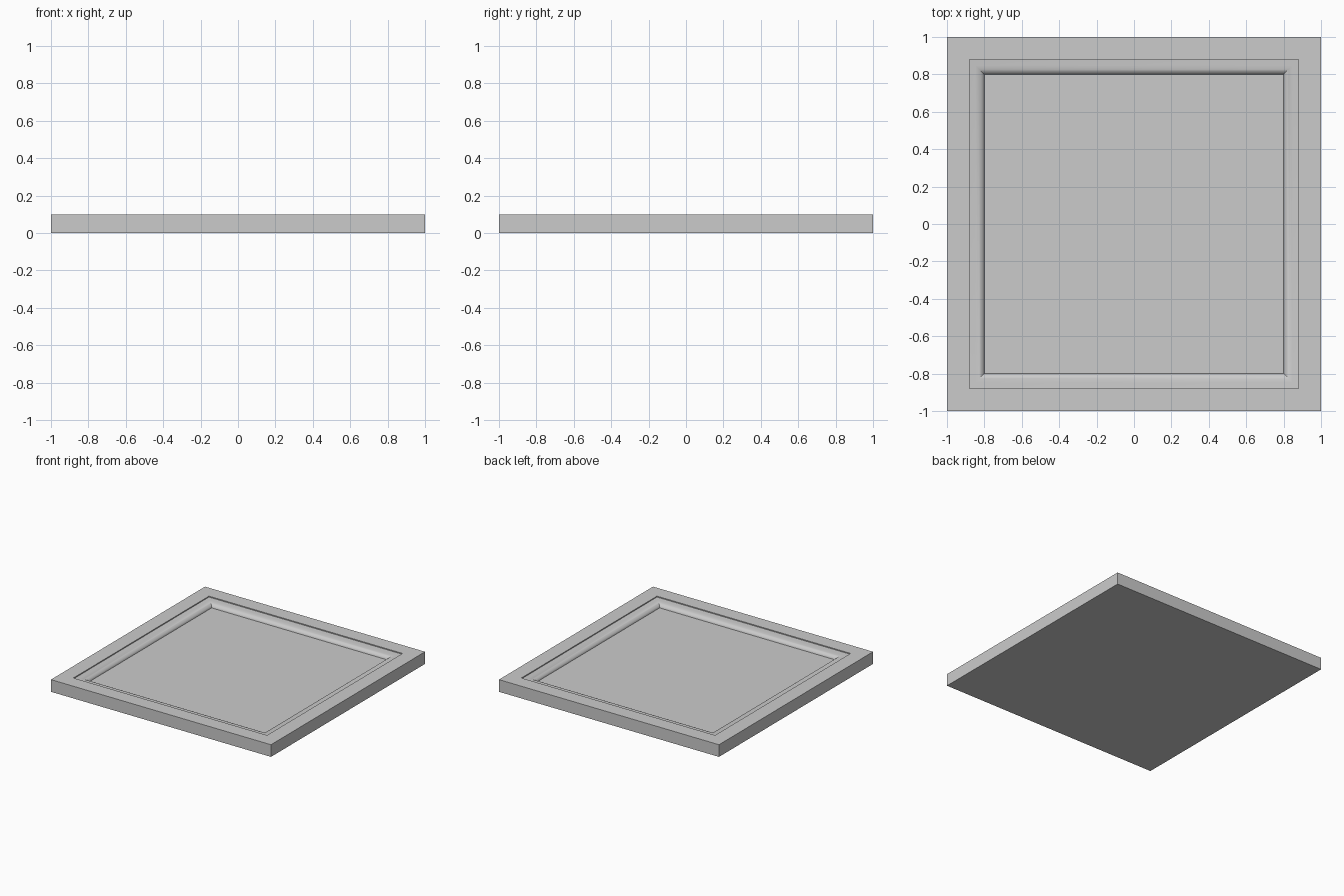
import bpy, bmesh, math

if "Cube" in bpy.data.objects:
    bpy.data.objects.remove(bpy.data.objects["Cube"])

# Cross-section (half-width, height): underside, rim, small step, rounded moulding, floor
profile = [(1.0, 0.0), (1.0, 0.1), (0.88, 0.1), (0.88, 0.092), (0.86, 0.09)]
N = 8
for i in range(1, N + 1):
    a = math.pi / 2 * i / N
    profile.append((0.86 - 0.06 * math.sin(a), 0.055 + 0.035 * math.cos(a)))

# Sweep the section round the square with mitred corners
bm = bmesh.new()
rings = [[bm.verts.new((sx * r, sy * r, z))
          for sx, sy in ((-1, -1), (1, -1), (1, 1), (-1, 1))] for r, z in profile]
for lo, hi in zip(rings, rings[1:]):
    for k in range(4):
        n = (k + 1) % 4
        bm.faces.new((lo[k], lo[n], hi[n], hi[k]))
bm.faces.new(rings[-1])
bm.faces.new(rings[0][::-1])
bmesh.ops.recalc_face_normals(bm, faces=bm.faces)

mesh = bpy.data.meshes.new("framed_panel")
bm.to_mesh(mesh)
bm.free()
panel = bpy.data.objects.new("framed_panel", mesh)
bpy.context.collection.objects.link(panel)
bpy.context.view_layer.objects.active = panel
panel.select_set(True)
bpy.ops.object.shade_smooth_by_angle(angle=math.radians(30))
